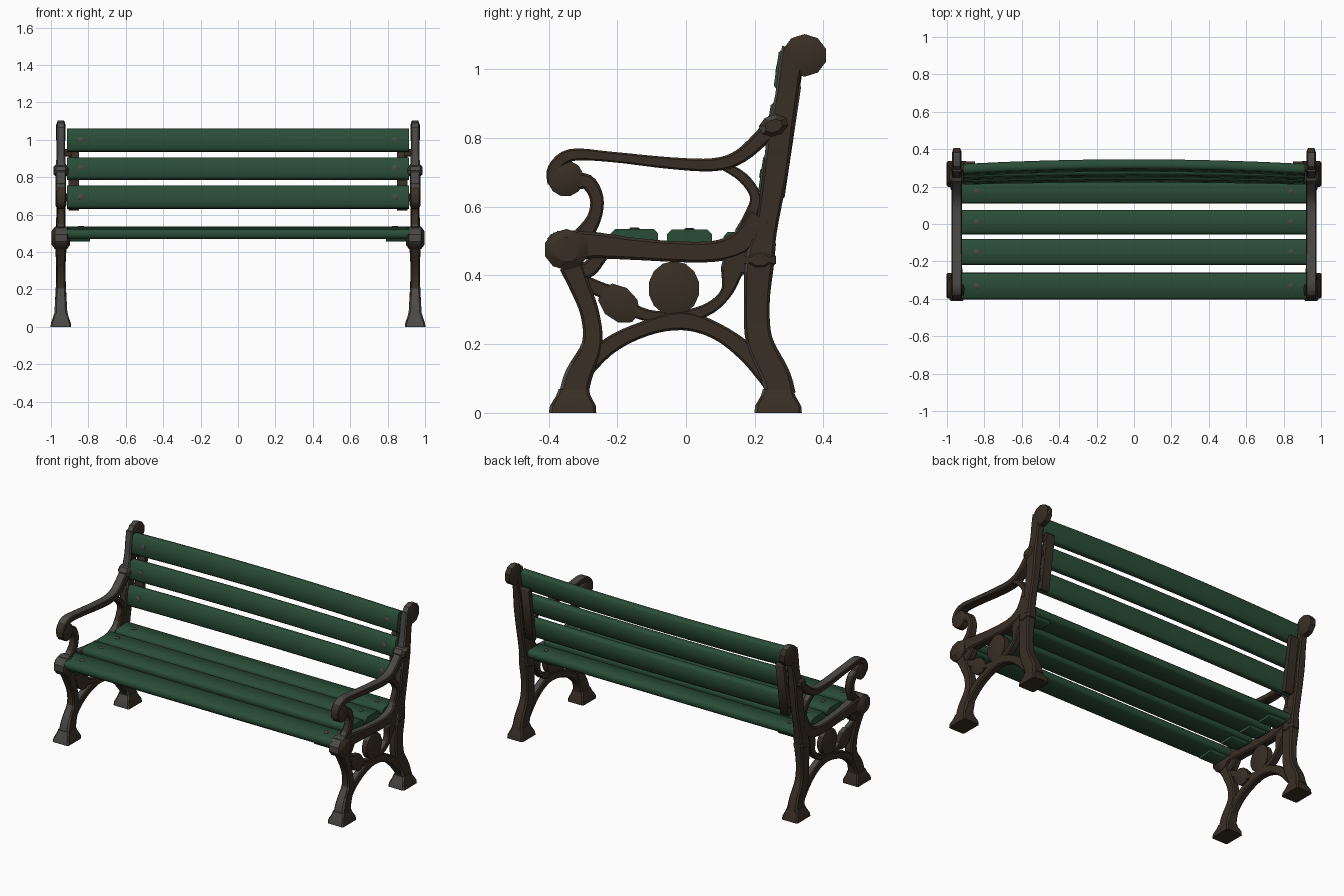
import bpy, bmesh, math
from mathutils import Vector, Matrix

if "Cube" in bpy.data.objects:
    bpy.data.objects.remove(bpy.data.objects["Cube"])

def material(name, rgb):
    m = bpy.data.materials.new(name)
    m.diffuse_color = (*rgb, 1)
    m.use_nodes = True
    m.node_tree.nodes["Principled BSDF"].inputs["Base Color"].default_value = m.diffuse_color
    return m

BROWN = material("brown iron", (0.040, 0.028, 0.018))
GREY = material("worn grey iron", (0.068, 0.066, 0.061))
GREEN = material("green paint", (0.023, 0.073, 0.038))
XC = 0.947  # centre plane of each iron side frame

def loft(name, rings, mats, mirror=True, angle=35):
    """Bridge closed rings of points, cap the ends, colour and shade."""
    bm = bmesh.new()
    vr = [[bm.verts.new(p) for p in r] for r in rings]
    n = len(vr[0])
    for a, b in zip(vr, vr[1:]):
        for i in range(n):
            bm.faces.new((a[i], a[(i + 1) % n], b[(i + 1) % n], b[i]))
    bm.faces.new(vr[0])
    bm.faces.new(vr[-1][::-1])
    bmesh.ops.recalc_face_normals(bm, faces=bm.faces)
    bm.normal_update()
    if len(mats) > 1:  # worn grey on upward and some forward faces
        for f in bm.faces:
            z = f.calc_center_median().z
            if f.normal.z > 0.72 or (f.normal.y < -0.6 and (z < 0.2 or z > 0.75 or .42 < z < .55)):
                f.material_index = 1
    me = bpy.data.meshes.new(name)
    bm.to_mesh(me)
    bm.free()
    ob = bpy.data.objects.new(name, me)
    bpy.context.collection.objects.link(ob)
    for m in mats:
        me.materials.append(m)
    bpy.ops.object.select_all(action='DESELECT')
    ob.select_set(True)
    bpy.context.view_layer.objects.active = ob
    bpy.ops.object.shade_smooth_by_angle(angle=math.radians(angle))
    if mirror:
        ob.modifiers.new("mirror", 'MIRROR')
    return ob

def octagon(a, b, c):
    """Chamfered rectangle, half sizes a and b, chamfer c."""
    return [(a, b - c), (a - c, b), (c - a, b), (-a, b - c),
            (-a, c - b), (c - a, -b), (a - c, -b), (a, c - b)]

IRON = (BROWN, GREY)

def bar(name, pts, steps=4):
    """Iron bar along a smooth path of (y, z, width, half thickness in x)."""
    p = [Vector(q) for q in pts]
    p = [2 * p[0] - p[1]] + p + [2 * p[-1] - p[-2]]
    path = []
    for i in range(1, len(p) - 2):
        a, b, c, d = p[i - 1:i + 3]
        for k in range(steps):
            t = k / steps
            path.append(0.5 * (2 * b + (c - a) * t + (2 * a - 5 * b + 4 * c - d) * t * t
                               + (3 * b - a - 3 * c + d) * t ** 3))
    path.append(p[-2])
    rings = []
    for i, q in enumerate(path):
        d = path[min(i + 1, len(path) - 1)] - path[max(i - 1, 0)]
        t = Vector((d[0], d[1])).normalized()
        w, h = max(q[2], .01) / 2, max(q[3], .006)
        rings.append([(XC + v, q[0] - t.y * u, q[1] + t.x * u)
                      for u, v in octagon(w, h, 0.3 * min(w, h))])
    return loft(name, rings, IRON)

def boss(name, y, z, ry, rz, h, sides=12, tilt=0):
    """Rounded disc lying in the side plane."""
    rings = []
    for x, k in ((-h, .6), (-h * .65, 1), (h * .65, 1), (h, .6)):
        ring = []
        for i in range(sides):
            a = 2 * math.pi * (i + .5) / sides
            u, v = ry * k * math.cos(a), rz * k * math.sin(a)
            ring.append((XC + x, y + u * math.cos(tilt) - v * math.sin(tilt),
                         z + u * math.sin(tilt) + v * math.cos(tilt)))
        rings.append(ring)
    return loft(name, rings, IRON)

# feet: flared pads
for name, yc, lean in (("front_foot", -0.33, 0.05), ("rear_foot", 0.268, 0.0)):
    rings = []
    for z, hy, hx in ((0, .069, .055), (.02, .067, .053), (.05, .05, .042), (.07, .044, .037)):
        rings.append([(XC + u, yc + lean * z + v, z) for u, v in octagon(hx, hy, .008)])
    loft(name, rings, IRON)

# legs and back post
bar("front_leg", [(-.328, .05, .085, .036), (-.312, .11, .08, .032), (-.273, .2, .06, .026),
                  (-.28, .29, .055, .024), (-.31, .37, .06, .026), (-.335, .43, .07, .03)])
bar("rear_leg", [(.275, .05, .09, .036), (.26, .11, .085, .032), (.213, .21, .078, .027),
                 (.206, .32, .075, .025), (.213, .43, .085, .03), (.225, .5, .075, .028)])
bar("back_post", [(.215, .43, .08, .028), (.232, .53, .065, .025), (.26, .7, .073, .025),
                  (.275, .82, .075, .028), (.292, .92, .066, .023), (.303, 1.0, .068, .023),
                  (.32, 1.055, .085, .023)])
boss("post_top_scroll", .345, 1.04, .065, .062, .026, 10)
boss("post_collar", .255, .835, .045, .032, .04, 8, .3)
boss("rear_joint", .215, .445, .05, .03, .034, 8)

# seat rail with front boss
bar("seat_rail", [(-.37, .48, .1, .032), (-.28, .488, .08, .03), (-.15, .477, .064, .026),
                  (0, .468, .06, .025), (.1, .473, .062, .025), (.17, .505, .07, .025),
                  (.215, .57, .07, .025)])
boss("seat_front_scroll", -.348, .475, .066, .06, .05, 10)
bar("leg_top_brace", [(-.35, .43, .05, .025), (-.29, .415, .05, .024), (-.245, .46, .04, .022)])

# armrest, its scroll and its supports
bar("armrest", [(-.388, .665, .03, .025), (-.385, .71, .036, .027), (-.335, .75, .036, .028),
                (-.22, .745, .03, .028), (-.05, .727, .034, .028), (.08, .722, .038, .028),
                (.16, .748, .042, .028), (.24, .82, .05, .028)])
boss("armrest_scroll", -.35, .682, .053, .053, .03, 12)
bar("armrest_front_support", [(-.34, .67, .05, .024), (-.288, .672, .045, .022),
                              (-.26, .625, .04, .022), (-.268, .565, .042, .022),
                              (-.31, .5, .06, .024)])
bar("armrest_rear_support", [(.1, .725, .025, .02), (.165, .685, .03, .02), (.202, .63, .032, .02),
                             (.19, .575, .04, .02), (.17, .52, .06, .02)])

# decorative arch, medallion, leaf and stems under the seat
bar("lower_arch", [(-.325, .09, .05, .024), (-.23, .19, .05, .022), (-.12, .245, .045, .022),
                   (-.01, .268, .055, .022), (.09, .237, .048, .022), (.18, .172, .055, .022),
                   (.26, .08, .06, .024)])
boss("medallion", -.035, .362, .075, .08, .026, 14)
boss("leaf", -.195, .318, .068, .05, .022, 9, -.7)
bar("leaf_stem", [(-.02, .275, .035, .018), (-.11, .283, .035, .018), (-.18, .31, .04, .016)])
bar("leaf_tip_stem", [(-.19, .34, .05, .016), (-.24, .355, .045, .016), (-.295, .38, .04, .018)])
bar("rear_stem", [(-.01, .275, .04, .02), (.07, .305, .035, .02), (.12, .355, .036, .02),
                  (.14, .43, .075, .022), (.18, .44, .07, .022)])

# slats: chamfered boards, back ones bowed slightly rearward
def board(name, y, z, width, thick, tilt, x0, x1, bow=0, mats=(GREEN,), mirror=False, n=8):
    rings = []
    ct, st = math.cos(tilt), math.sin(tilt)
    for i in range(n + 1):
        x = x0 + (x1 - x0) * i / n
        off = bow * (1 - (x / .92) ** 2)
        rings.append([(x, y + off + u * ct - v * st, z + u * st + v * ct)
                      for u, v in octagon(width / 2, thick / 2, thick * .25)])
    return loft(name, rings, mats, mirror, 50)

def bolt(name, y, z, tilt):
    """Small grey nut standing on a slat face, near each end."""
    m = Matrix.Rotation(tilt, 3, 'X')
    rings = []
    for h, r in ((-.006, .017), (.002, .017), (.005, .012)):
        rings.append([Vector((.84, y, z)) + m @ Vector((r * math.cos(i * math.pi / 3),
                      r * math.sin(i * math.pi / 3), h)) for i in range(6)])
    loft(name, rings, (GREY,))

seat = [(-.332, .5, .142, .08), (-.15, .51, .138, 0), (.01, .508, .13, 0), (.176, .503, .132, .03)]
for i, (y, z, w, t) in enumerate(seat):
    board(f"seat_slat_{i + 1}", y, z, w, .05, t, -.922, .922)
    bolt(f"seat_bolt_{i + 1}", y, z + .025, t)
    board(f"seat_slat_block_{i + 1}", y, z - .026, w * .7, .03, t, .79, .9, mirror=True, n=1)

LEAN = math.radians(81.5)
for i, (y, z, w, b) in enumerate([(.243, .692, .122, .012), (.265, .846, .118, .016),
                                  (.288, .997, .124, .025)]):
    board(f"back_slat_{i + 1}", y, z, w, .052, LEAN, -.915, .915, bow=b)
    # bolts face forward and sit on the bowed front face
    m = Matrix.Rotation(LEAN, 3, 'X') @ Vector((0, 0, .026))
    bolt(f"back_bolt_{i + 1}", y + b * .17 + m.y, z + m.z, LEAN)

# iron straps behind the back slats
board("back_strap", .296, .79, .34, .03, LEAN, .85, .905, mats=(BROWN,), mirror=True, n=1)
# lugs tying the straps to the posts
for i, z in enumerate((.69, .84, .93)):
    board(f"strap_lug_{i + 1}", .28 + (z - .79) * .15, z, .04, .03, LEAN, .89, .94,
          mats=(BROWN,), mirror=True, n=1)
